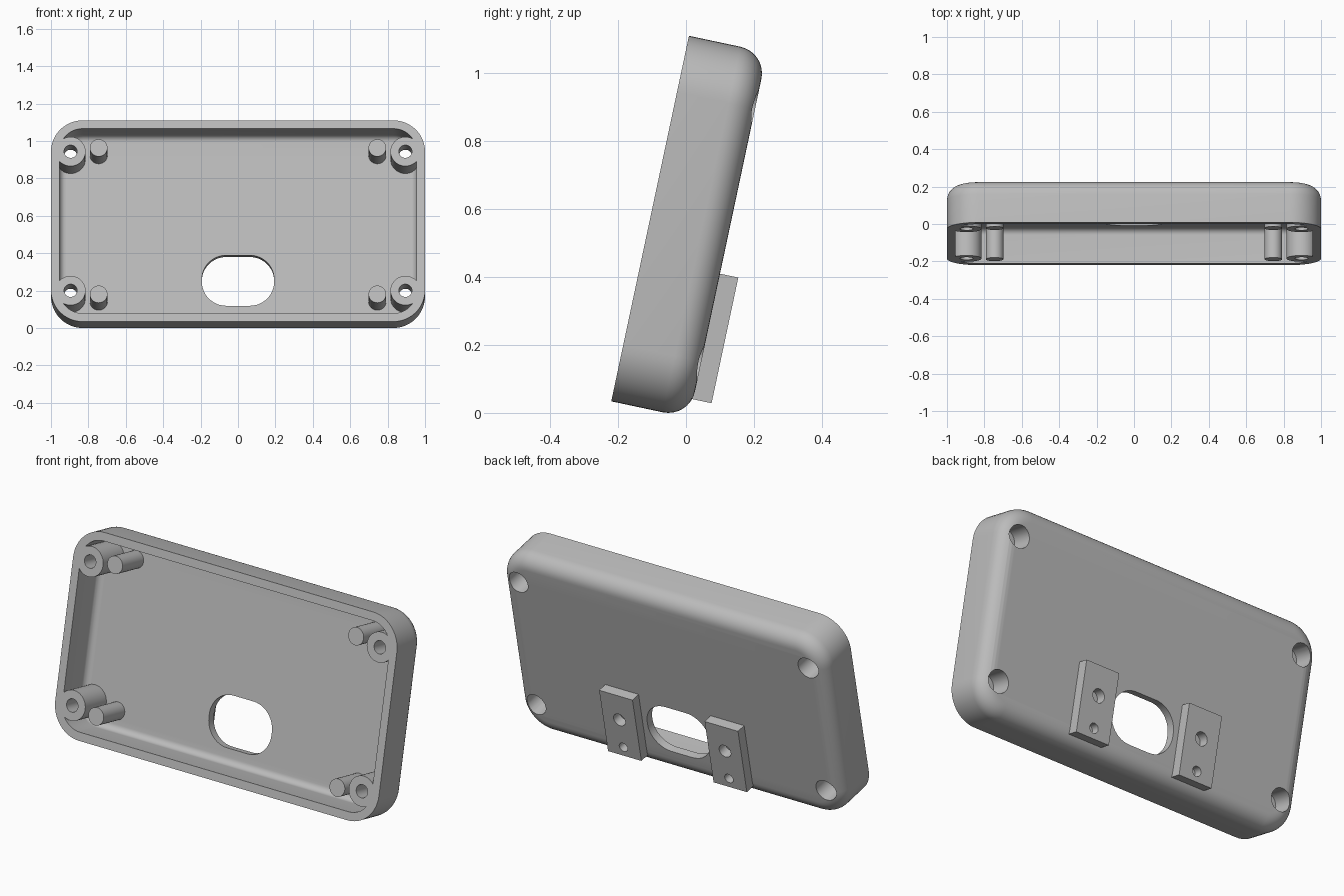
import bpy, bmesh
from math import sin, cos, pi, radians, sqrt
from mathutils import Matrix

if "Cube" in bpy.data.objects:
    bpy.data.objects.remove(bpy.data.objects["Cube"])

# Local axes: x across, y into the depth, z up the panel; the tilt leans it back
TILT = Matrix.Translation((0, -0.22, 0.034)) @ Matrix.Rotation(radians(-12), 4, 'X')
HEIGHT, DEPTH, WALL = 1.1, 0.235, 0.045
CORNER, FILLET = 0.17, 0.08
MID = HEIGHT / 2

grey = bpy.data.materials.new("light_grey_plastic")
grey.use_nodes = True
grey.diffuse_color = (0.5, 0.5, 0.5, 1)
grey.node_tree.nodes["Principled BSDF"].inputs["Base Color"].default_value = (0.5, 0.5, 0.5, 1)


def rounded(cx, cz, hx, hz, r, n=12):
    """Rounded rectangle outline in the x-z plane."""
    pts = []
    for q, (sx, sz) in enumerate(((1, 1), (-1, 1), (-1, -1), (1, -1))):
        for i in range(n + 1):
            a = (q + i / n) * pi / 2
            pts.append((cx + sx * (hx - r) + r * cos(a), cz + sz * (hz - r) + r * sin(a)))
    return pts


def circle(cx, cz, r, n=40):
    return [(cx + r * cos(2 * pi * i / n), cz + r * sin(2 * pi * i / n)) for i in range(n)]


def box(cx, cz, hx, hz):
    return [(cx + hx, cz + hz), (cx - hx, cz + hz), (cx - hx, cz - hz), (cx + hx, cz - hz)]


def loft(name, rings):
    """Closed solid through (outline, depth) rings, capped at both ends."""
    bm = bmesh.new()
    loops = [[bm.verts.new((x, d, z)) for x, z in pts] for pts, d in rings]
    n = len(loops[0])
    for a, b in zip(loops, loops[1:]):
        for i in range(n):
            j = (i + 1) % n
            bm.faces.new((a[i], a[j], b[j], b[i]))
    bm.faces.new(loops[0])
    bm.faces.new(loops[-1])
    bmesh.ops.recalc_face_normals(bm, faces=bm.faces)
    mesh = bpy.data.meshes.new(name)
    bm.to_mesh(mesh)
    bm.free()
    mesh.materials.append(grey)
    obj = bpy.data.objects.new(name, mesh)
    bpy.context.collection.objects.link(obj)
    obj.matrix_world = TILT
    return obj


def prism(name, pts, d0, d1):
    return loft(name, [(pts, d0), (pts, d1)])


def combine(target, tool, operation):
    """Apply a boolean and discard the tool."""
    mod = target.modifiers.new(operation, 'BOOLEAN')
    mod.object, mod.operation, mod.solver = tool, operation, 'EXACT'
    bpy.context.view_layer.objects.active = target
    bpy.ops.object.modifier_apply(modifier=mod.name)
    bpy.data.objects.remove(tool)


def smooth(obj):
    bpy.ops.object.select_all(action='DESELECT')
    obj.select_set(True)
    bpy.context.view_layer.objects.active = obj
    bpy.ops.object.shade_smooth_by_angle(angle=radians(35))


def shell_rings(inset, depth, fillet):
    """Rings from the open front to the filleted back."""
    rings = [(0, 0)]
    for i in range(9):
        a = i / 8 * pi / 2
        rings.append((fillet * (1 - cos(a)), depth - fillet + fillet * sin(a)))
    return [(rounded(0, MID, 1 - inset - s, MID - inset - s, CORNER - inset - s), d)
            for s, d in rings]


# Tray: outer skin from the back to the rim, then inner skin down to the floor
outer = shell_rings(0, DEPTH, FILLET)
inner = shell_rings(WALL, DEPTH - WALL, FILLET - WALL)
case = loft("case_shell", outer[::-1] + inner)

# Corner screw bosses with a narrow bore and a wide recess from the back
corners = [(sx, sz) for sx in (-1, 1) for sz in (-1, 1)]
for sx, sz in corners:
    x, z = sx * 0.895, MID + sz * 0.38
    combine(case, prism("boss", circle(x, z, 0.08), 0, 0.21), 'UNION')
    combine(case, prism("recess", circle(x, z, 0.06), 0.12, 0.3), 'DIFFERENCE')
    combine(case, prism("bore", circle(x, z, 0.035), -0.1, 0.15), 'DIFFERENCE')

# Cable opening
combine(case, prism("opening", rounded(0, 0.265, 0.193, 0.138, 0.13), 0.1, 0.3), 'DIFFERENCE')
smooth(case)

# Locating pegs
for sx, sz in corners:
    side = ("upper_" if sz > 0 else "lower_") + ("left" if sx > 0 else "right")
    smooth(prism("peg_" + side, circle(sx * 0.745, MID + sz * 0.4, 0.047), 0, 0.2))

# Mounting blocks on the back with two blind holes each
for side, sx in (("left", 1), ("right", -1)):
    x = sx * 0.326
    block = prism("mounting_block_" + side, box(x, 0.245, 0.103, 0.189), 0.215, 0.29)
    for z, r, start in ((0.28, 0.036, 0.222), (0.11, 0.026, 0.245)):
        combine(block, prism("hole", circle(x, z, r), start, 0.35), 'DIFFERENCE')
    smooth(block)
